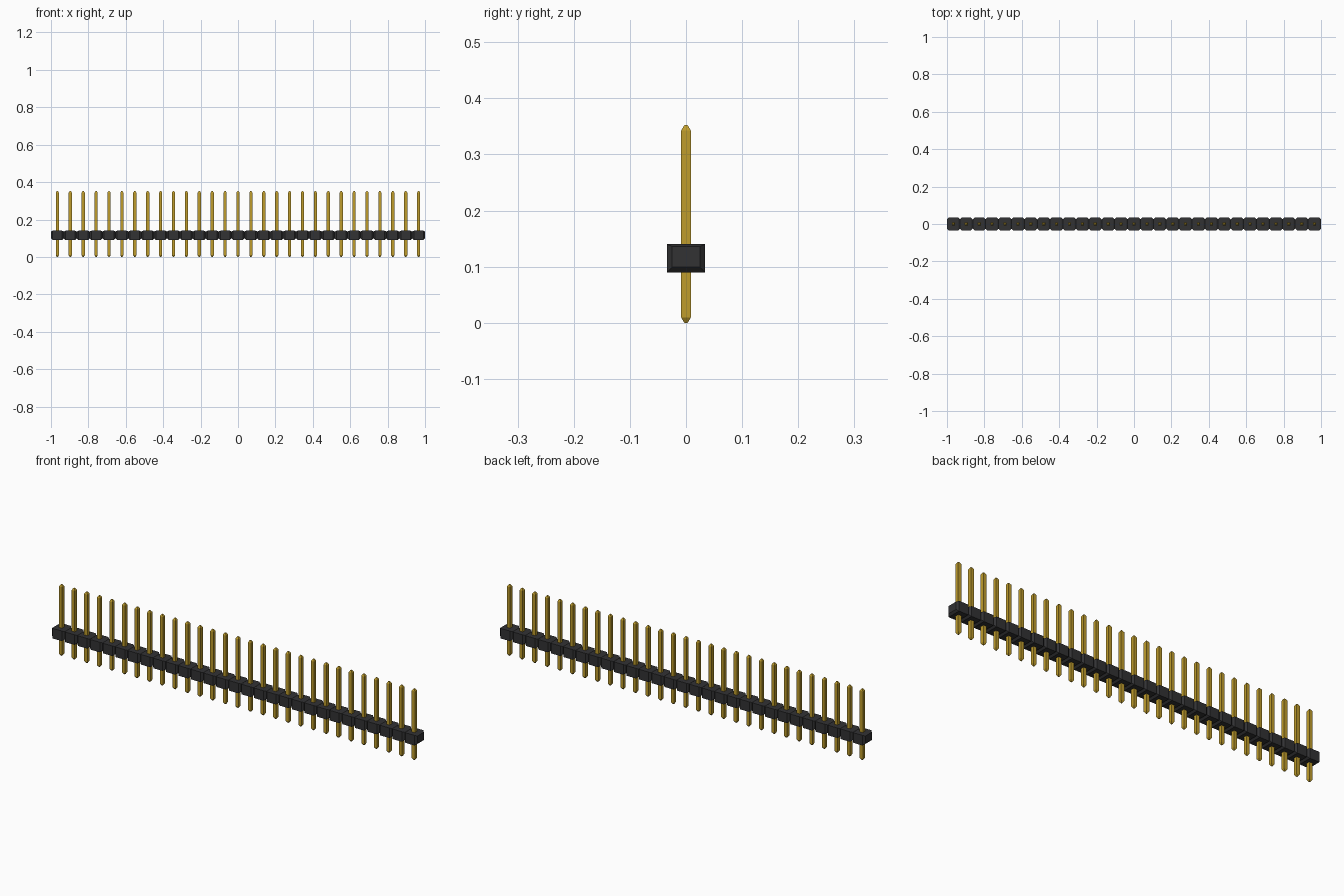
import bpy, bmesh

cube = bpy.data.objects.get("Cube")
if cube:
    bpy.data.objects.remove(cube)

COUNT = 29
PITCH = 2 / COUNT


def material(name, rgb):
    m = bpy.data.materials.new(name)
    m.use_nodes = True
    m.diffuse_color = (*rgb, 1)
    m.node_tree.nodes["Principled BSDF"].inputs["Base Color"].default_value = (*rgb, 1)
    return m


black = material("black plastic", (0.032, 0.032, 0.034))
gold = material("gold metal", (0.52, 0.335, 0.025))


def loft(name, rings, mat):
    """Skin a stack of equal-length vertex rings and cap both ends."""
    bm = bmesh.new()
    loops = [[bm.verts.new(p) for p in ring] for ring in rings]
    n = len(loops[0])
    for a, b in zip(loops, loops[1:]):
        for i in range(n):
            j = (i + 1) % n
            bm.faces.new((a[i], a[j], b[j], b[i]))
    bm.faces.new(loops[0])
    bm.faces.new(loops[-1])
    bmesh.ops.recalc_face_normals(bm, faces=bm.faces)
    mesh = bpy.data.meshes.new(name)
    bm.to_mesh(mesh)
    bm.free()
    mesh.materials.append(mat)
    return mesh


def square(h, z):
    return [(-h, -h, z), (h, -h, z), (h, h, z), (-h, h, z)]


def section(x, hy, z0, z1):
    return [(x, -hy, z0), (x, hy, z0), (x, hy, z1), (x, -hy, z1)]


# Housing block: full section in the middle, chamfered toward its neighbours
hx, cx = PITCH / 2, PITCH / 2 - 0.009
block_mesh = loft("housing_block", [
    section(-hx, 0.025, 0.099, 0.136),
    section(-cx, 0.034, 0.09, 0.14),
    section(cx, 0.034, 0.09, 0.14),
    section(hx, 0.025, 0.099, 0.136)], black)

# Square pin with tapered tips
pin_mesh = loft("pin", [
    square(0.003, 0.0), square(0.0085, 0.009),
    square(0.0085, 0.343), square(0.003, 0.352)], gold)

# Repeat along the strip
for i in range(COUNT):
    x = (i - (COUNT - 1) / 2) * PITCH
    for name, mesh in (("housing_block", block_mesh), ("pin", pin_mesh)):
        ob = bpy.data.objects.new(f"{name}_{i + 1:02d}", mesh)
        ob.location.x = x
        bpy.context.collection.objects.link(ob)
